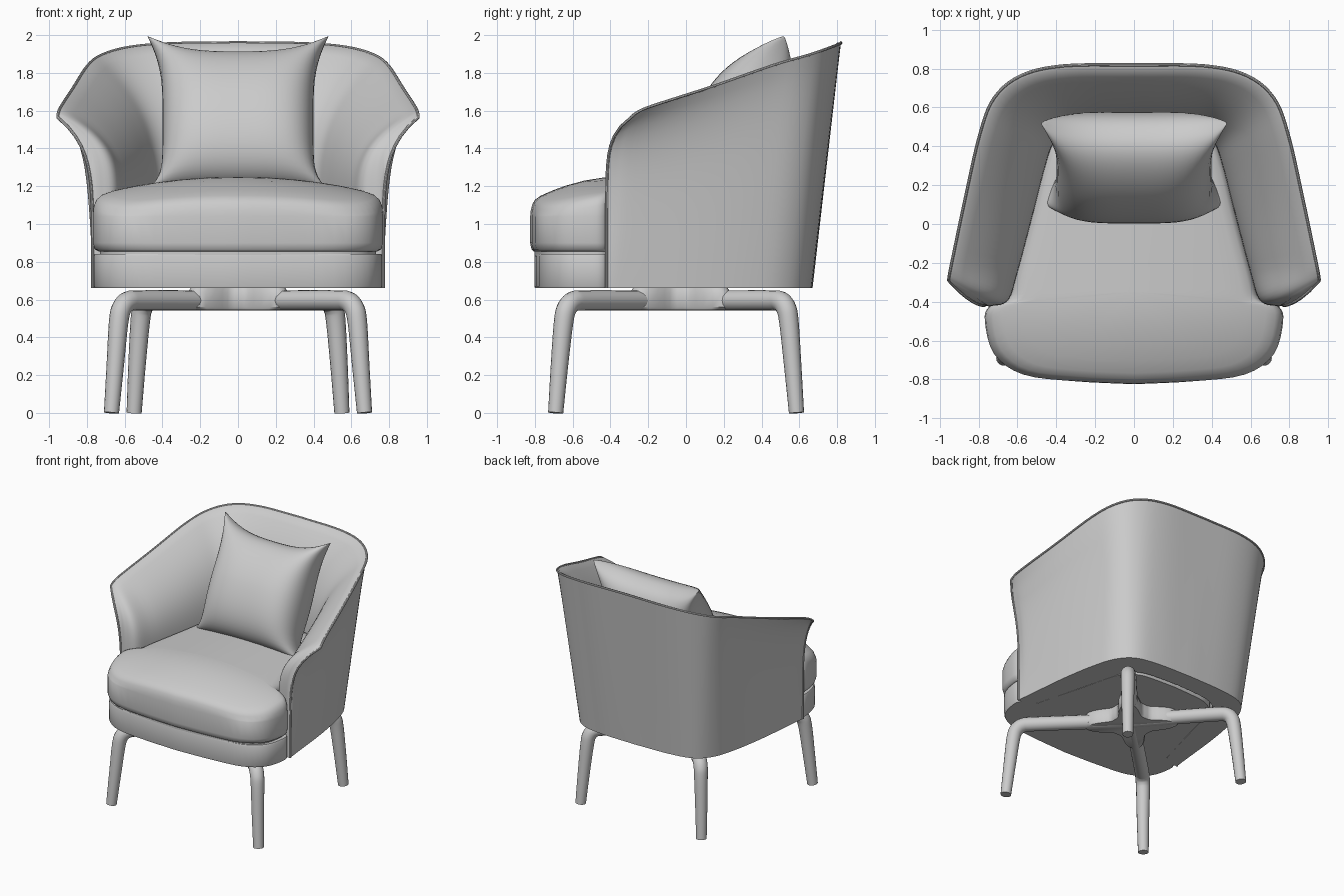
import bpy, bmesh, math
from mathutils import Vector, Matrix

cube = bpy.data.objects.get("Cube")
if cube:
    bpy.data.objects.remove(cube, do_unlink=True)

grey = bpy.data.materials.new("warm_grey")
grey.use_nodes = True
COLOUR = (0.6, 0.6, 0.6, 1)
grey.diffuse_color = COLOUR
grey.node_tree.nodes["Principled BSDF"].inputs["Base Color"].default_value = COLOUR


def spline(pts, steps):
    """Catmull-Rom samples through the points."""
    p = [Vector(q) for q in pts]
    p = [2 * p[0] - p[1]] + p + [2 * p[-1] - p[-2]]
    out = []
    for a, b, c, d in zip(p, p[1:], p[2:], p[3:]):
        for i in range(steps):
            t = i / steps
            out.append(0.5 * (2 * b + (c - a) * t + (2 * a - 5 * b + 4 * c - d) * t * t
                              + (3 * b - a - 3 * c + d) * t ** 3))
    return out + [p[-2]]


def mirrored(half):
    """Extend a half path, ending on the centre plane, to its mirror side."""
    return half + [Vector((-v.x, *v[1:])) for v in reversed(half[:-1])]


def finish(name, bm, angle=40):
    bmesh.ops.remove_doubles(bm, verts=bm.verts, dist=0.0005)
    bmesh.ops.recalc_face_normals(bm, faces=bm.faces)
    mesh = bpy.data.meshes.new(name)
    bm.to_mesh(mesh)
    bm.free()
    mesh.materials.append(grey)
    obj = bpy.data.objects.new(name, mesh)
    bpy.context.collection.objects.link(obj)
    bpy.ops.object.select_all(action="DESELECT")
    obj.select_set(True)
    bpy.context.view_layer.objects.active = obj
    bpy.ops.object.shade_smooth_by_angle(angle=math.radians(angle))


def loft(bm, rings):
    """Join closed rings of equal length with quads."""
    rows = [[bm.verts.new(v) for v in ring] for ring in rings]
    n = len(rows[0])
    for a, b in zip(rows, rows[1:]):
        for i in range(n):
            j = (i + 1) % n
            bm.faces.new((a[i], a[j], b[j], b[i]))
    return rows


def solid(name, rings, angle=40):
    """Loft with both ends closed."""
    bm = bmesh.new()
    rows = loft(bm, rings)
    bm.faces.new(rows[0])
    bm.faces.new(rows[-1])
    finish(name, bm, angle)


def tube(name, path, radii, sides=16):
    """Round tube along a path with changing radius."""
    rings = []
    for i, p in enumerate(path):
        d = path[min(i + 1, len(path) - 1)] - path[max(i - 1, 0)]
        if i == 0:
            side = d.orthogonal().normalized()
        side = (side - d.normalized() * side.dot(d.normalized())).normalized()
        up = d.normalized().cross(side)
        turns = [2 * math.pi * k / sides for k in range(sides)]
        rings.append([p + (side * math.cos(a) + up * math.sin(a)) * radii[i] for a in turns])
    solid(name, rings)


# Curved shell: outer foot line, rim and inner foot line, from front corner to back
STEPS, LEVELS = 5, 18
FOOT_Z, SEAT_Z = 0.66, 1.10
foot = [(0.77, -0.42), (0.767, -0.39), (0.757, -0.3), (0.72, 0.05), (0.67, 0.33),
        (0.61, 0.51), (0.5, 0.62), (0.3, 0.66), (0, 0.67)]
rim = [(0.955, -0.29, 1.565), (0.951, -0.26, 1.59), (0.935, -0.18, 1.625), (0.87, 0.13, 1.725),
       (0.795, 0.46, 1.84), (0.72, 0.65, 1.895), (0.58, 0.765, 1.935), (0.36, 0.815, 1.955),
       (0, 0.82, 1.96)]
inner = [(0.745, -0.425), (0.65, -0.395), (0.6, -0.25), (0.52, 0.05), (0.455, 0.3),
         (0.41, 0.42), (0.32, 0.48), (0.2, 0.5), (0, 0.51)]
foot_line = mirrored(spline(foot, STEPS))
rim_line = mirrored(spline(rim, STEPS))
inner_line = mirrored(spline(inner, STEPS))


def rise(a, b, z0, power_x, power_y, flare):
    """Climb from plan point a to rim point b, flaring out late."""
    pts = []
    for k in range(LEVELS + 1):
        s = k / LEVELS
        fx = s * (1 - flare) + s ** power_x * flare
        fy = s * (1 - flare) + s ** power_y * flare
        pts.append(Vector((a.x + (b.x - a.x) * fx, a.y + (b.y - a.y) * fy,
                           z0 + (b.z - z0) * s)))
    return pts


sections, outer_columns = [], []
last = len(rim_line) - 1
for i, (f, r, n) in enumerate(zip(foot_line, rim_line, inner_line)):
    u = min(i, last - i) / (last / 2)
    outer = rise(f, r, FOOT_Z, 6, 10, max(0, 1 - u * 1.5))
    lip = r + (Vector((n.x, n.y, r.z)) - r).normalized() * 0.02
    bend = 4 - 1.2 * min(1, u * 4)
    inside = rise(n, lip, SEAT_Z, bend, bend, 1)
    inside[0].z = FOOT_Z
    sections.append(outer + inside[::-1])
    outer_columns.append(outer)

bm = bmesh.new()
rows = loft(bm, sections)
for end in (rows[0], rows[-1]):
    for k in range(LEVELS):
        bm.faces.new((end[k], end[k + 1], end[-2 - k], end[-1 - k]))
finish("shell", bm, 60)

# Piping round the free edge of the shell
edge = outer_columns[0][:-1] + rim_line + outer_columns[-1][-2::-1]
tube("shell_piping", edge, [0.008] * len(edge), 8)

# Seat outline shared by base and cushion, wide in front of the shell
seat_half = [(0, 0.52), (0.2, 0.51), (0.32, 0.49), (0.42, 0.42), (0.47, 0.3), (0.53, 0.05),
             (0.61, -0.25), (0.65, -0.385), (0.745, -0.425), (0.768, -0.5),
             (0.72, -0.67), (0.57, -0.775), (0.3, -0.81), (0, -0.825)]
half = spline(seat_half, 4)
outline = half + [Vector((-v.x, v.y)) for v in half[-2:0:-1]]
CENTRE = Vector((0, -0.35))


def crown(x, y):
    """Height of the cushion top, falling to the sides and the front."""
    return 1.25 - 0.165 * x * x - 0.57 * max(0, -0.35 - y) ** 2


def seat_part(name, layers, top_layers=(), depth=1):
    """Stack scaled outlines; top layers are measured down from the crown."""
    rings = []
    for scale, z in layers:
        plan = [CENTRE + (v - CENTRE) * scale for v in outline]
        rings.append([(v.x, CENTRE.y + (v.y - CENTRE.y) * depth, z) for v in plan])
    for scale, drop in top_layers:
        plan = [CENTRE + (v - CENTRE) * scale for v in outline]
        rings.append([(v.x, v.y, crown(v.x, v.y) - drop) for v in plan])
    solid(name, rings, 50)


seat_part("seat_base", [(0.05, 0.66), (0.985, 0.66), (0.993, 0.67), (0.993, 0.83),
                        (0.985, 0.842), (0.05, 0.842)], depth=0.96)
seat_part("seat_core", [(0.95, 0.83), (0.95, 0.87)])
seat_part("seat_cushion", [(0.05, 0.855), (0.96, 0.855), (0.985, 0.865), (1, 0.9), (1, 1.04)],
          [(0.993, 0.05), (0.975, 0.022), (0.945, 0.006), (0.88, 0), (0.75, 0), (0.6, 0),
           (0.4, 0), (0.2, 0), (0.03, 0)])

# Loose pillow: two domed sides meeting in a pinched square seam
bm = bmesh.new()
N = 28
for sign in (-1, 1):
    grid = []
    for i in range(N + 1):
        row = []
        for j in range(N + 1):
            u = math.sin(math.pi * (i / N - 0.5))
            v = math.sin(math.pi * (j / N - 0.5))
            pinch, power = (0.11, 3) if v > 0 else (0.02, 7)
            x = u * (0.48 - 0.08 * (1 - abs(v) ** power))
            y = v * (0.455 - pinch * (1 - abs(u) ** 3))
            h = 0.245 * ((1 - u ** 4) * (1 - v * v)) ** 0.42 * (1 - 0.15 * v)
            row.append(bm.verts.new((x, y, sign * h)))
        grid.append(row)
    for i in range(N):
        for j in range(N):
            bm.faces.new((grid[i][j], grid[i + 1][j], grid[i + 1][j + 1], grid[i][j + 1]))
tilt = Matrix.Translation((0, 0.32, 1.585)) @ Matrix.Rotation(math.radians(64), 4, "X")
bmesh.ops.transform(bm, matrix=tilt, verts=bm.verts)
finish("pillow", bm, 60)

# Four bent legs running in to a central hub
front_path = [(0.67, -0.69, 0), (0.65, -0.67, 0.25), (0.632, -0.648, 0.48), (0.615, -0.63, 0.555),
              (0.58, -0.595, 0.59), (0.52, -0.535, 0.595), (0.25, -0.27, 0.595), (0, -0.03, 0.595)]
back_path = [(0.55, 0.585, 0), (0.535, 0.565, 0.25), (0.518, 0.545, 0.48), (0.505, 0.53, 0.555),
             (0.475, 0.5, 0.59), (0.42, 0.445, 0.595), (0.22, 0.22, 0.595), (0, -0.03, 0.595)]
for end, points in (("front", front_path), ("back", back_path)):
    for side, sx in (("left", 1), ("right", -1)):
        path = spline([(sx * x, y, z) for x, y, z in points], 6)
        radii = [0.04 + 0.014 * min(1, p.z / 0.58) for p in path]
        tube(f"{end}_{side}_leg", path, radii)

# Hub with webs that sweep out along the legs
hub_rings = []
for scale, z in ((0.94, 0.545), (1, 0.56), (1, 0.635), (0.94, 0.66)):
    ring = []
    for k in range(64):
        a = 2 * math.pi * k / 64
        r = (0.17 + 0.19 * math.sin(2 * a) ** 4) * scale
        ring.append((r * math.cos(a), r * math.sin(a) - 0.03, z))
    hub_rings.append(ring)
solid("leg_hub", hub_rings)
